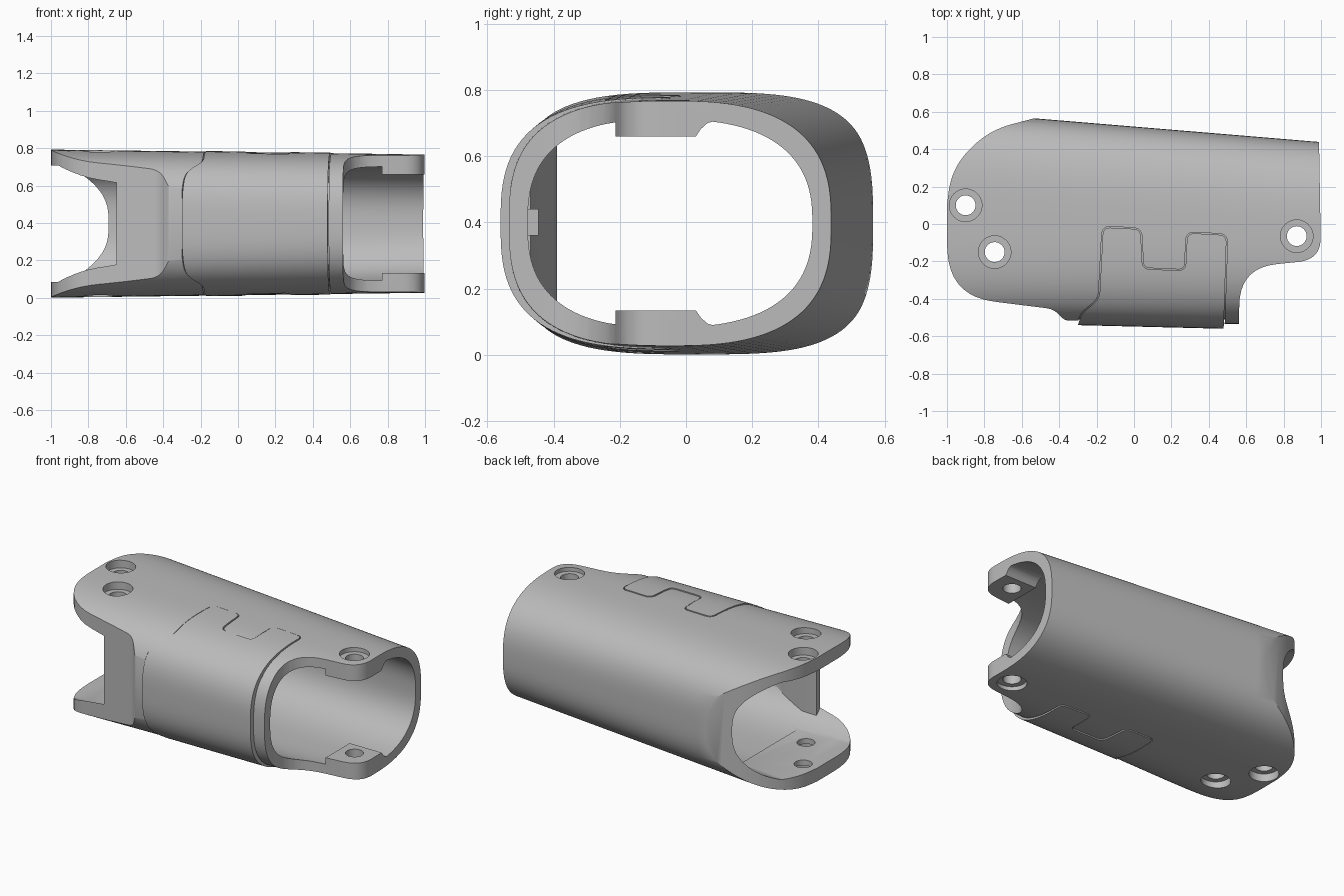
import bpy, bmesh, math
from mathutils import Vector

cube = bpy.data.objects.get("Cube")
if cube:
    bpy.data.objects.remove(cube)

grey = bpy.data.materials.new("light_grey")
grey.use_nodes = True
grey.diffuse_color = (0.5, 0.5, 0.5, 1)
grey.node_tree.nodes["Principled BSDF"].inputs["Base Color"].default_value = (0.5, 0.5, 0.5, 1)

WALL = 0.057
MID = 0.397


def finish(name, bm):
    bmesh.ops.remove_doubles(bm, verts=bm.verts, dist=0.0005)
    bmesh.ops.recalc_face_normals(bm, faces=bm.faces)
    mesh = bpy.data.meshes.new(name)
    bm.to_mesh(mesh)
    bm.free()
    obj = bpy.data.objects.new(name, mesh)
    bpy.context.collection.objects.link(obj)
    mesh.materials.append(grey)
    return obj


def loft(name, inset, x0, x1, front=lambda x: -0.535, lift=0.0, steps=14, sides=112):
    """Tapered tube solid with a squared-oval section."""
    bm = bmesh.new()
    rings = []
    for i in range(steps + 1):
        x = x0 + (x1 - x0) * i / steps
        t = (x + 1) / 2
        lo, hi = front(x) + inset, 0.604 - 0.083 * (x + 1) - inset
        half_y, half_z = (hi - lo) / 2, 0.396 - 0.026 * t - inset + lift
        power = 2 / (3.3 - 0.6 * t - inset * 3)
        ring = []
        for k in range(sides):
            a = 2 * math.pi * (k + 0.5) / sides
            c, s = math.cos(a), math.sin(a)
            ring.append(bm.verts.new((x, (lo + hi) / 2 + half_y * math.copysign(abs(c) ** power, c),
                                      MID + half_z * math.copysign(abs(s) ** power, s))))
        rings.append(ring)
    for a, b in zip(rings, rings[1:]):
        for k in range(sides):
            j = (k + 1) % sides
            bm.faces.new((a[k], a[j], b[j], b[k]))
    bm.faces.new(rings[0])
    bm.faces.new(rings[-1])
    return finish(name, bm)


def rounded(corners, steps=9):
    """Polygon from (x, y, corner cut) entries."""
    out = []
    for i, (x, y, r) in enumerate(corners):
        p = Vector((x, y))
        if not r:
            out.append(p)
            continue
        a, b = (Vector(corners[j][:2]) for j in (i - 1, (i + 1) % len(corners)))
        a, b = p + (a - p).normalized() * r, p + (b - p).normalized() * r
        for k in range(steps + 1):
            t = k / steps
            out.append(a * (1 - t) ** 2 + p * 2 * t * (1 - t) + b * t * t)
    return out


def grow(points, d):
    """Offset a counter-clockwise polygon outwards."""
    out = []
    for i, p in enumerate(points):
        e, f = (p - points[i - 1]).normalized(), (points[(i + 1) % len(points)] - p).normalized()
        n = Vector((e.y + f.y, -e.x - f.x)).normalized()
        out.append(p + n * d)
    return out


def prism(name, points, low, high, along_x=False):
    bm = bmesh.new()
    place = (lambda p, h: (h, p[0], p[1])) if along_x else (lambda p, h: (p[0], p[1], h))
    a = [bm.verts.new(place(p, low)) for p in points]
    b = [bm.verts.new(place(p, high)) for p in points]
    bm.faces.new(a)
    bm.faces.new(b)
    for i in range(len(a)):
        j = (i + 1) % len(a)
        bm.faces.new((a[i], a[j], b[j], b[i]))
    return finish(name, bm)


def cylinder(name, x, y, radius, low, high):
    circle = [(x + radius * math.cos(k * math.pi / 20), y + radius * math.sin(k * math.pi / 20))
              for k in range(40)]
    return prism(name, circle, low, high)


def combine(obj, tool, operation):
    """Apply a boolean, trying the second solver if the first leaves nothing."""
    for solver in ('EXACT', 'MANIFOLD'):
        mod = obj.modifiers.new("cut", 'BOOLEAN')
        mod.operation, mod.object, mod.solver = operation, tool, solver
        graph = bpy.context.evaluated_depsgraph_get()
        graph.update()
        mesh = bpy.data.meshes.new_from_object(obj.evaluated_get(graph))
        obj.modifiers.clear()
        if len(mesh.polygons):
            obj.data = mesh
            break
    bpy.data.objects.remove(tool)


# Main shell trimmed to its plan outline
shell = loft("main_shell", 0, -1.1, 1.1)
outline = rounded([(-1, 0.1, 0), (-1, -0.1, 0.03), (-0.985, -0.385, 0.24), (-0.43, -0.455, 0.04),
                   (-0.37, -0.515, 0.015), (-0.3, -0.515, 0), (-0.3, -0.7, 0), (0.56, -0.7, 0),
                   (0.565, -0.235, 0.2), (1, -0.19, 0.12), (0.985, 0.7, 0), (-0.53, 0.7, 0),
                   (-0.53, 0.566, 0), (-0.78, 0.5, 0.13), (-0.975, 0.3, 0.13)])
combine(shell, prism("outline", outline, -0.3, 1.2), 'INTERSECT')

# Cavity, with material left in for pads, bosses and the sloped inner wall
cavity = loft("cavity", WALL, -1.2, 1.2)
wall = [(-0.65, -0.7), (-0.25, -0.7), (-0.25, -0.47), (-0.55, -0.39), (-0.65, -0.39)]
combine(cavity, prism("inner_wall", wall, -0.2, 1), 'DIFFERENCE')
for side in (1, -1):
    boss = [(y, MID + side * z) for y, z in
            ((-0.213, 0.5), (-0.213, 0.263), (0.03, 0.263), (0.045, 0.285), (0.065, 0.303), (0.1, 0.313), (0.1, 0.5))]
    combine(cavity, prism("boss", boss, 0.77, 1.3, True), 'DIFFERENCE')
    pad = [(y, MID + side * z) for y, z in ((-0.7, 0.5), (-0.7, 0.311), (0.7, 0.311), (0.7, 0.5))]
    combine(cavity, prism("pad", pad, -1.3, -0.6, True), 'DIFFERENCE')
combine(shell, cavity, 'DIFFERENCE')

# Screw holes with counterbores on both faces
for x, y in ((-0.9, 0.1), (-0.745, -0.15), (0.87, -0.065)):
    combine(shell, cylinder("hole", x, y, 0.053, -0.3, 1.2), 'DIFFERENCE')
    for side in (1, -1):
        ends = sorted((MID + side * 0.345, MID + side * 0.6))
        combine(shell, cylinder("counterbore", x, y, 0.087, *ends), 'DIFFERENCE')

# Wrap-around sleeve with a stepped tongue, seated in a shallow groove
tongue = rounded([(-0.3, -0.7, 0), (0.475, -0.7, 0), (0.495, -0.06, 0.04), (0.285, -0.048, 0.04),
                  (0.275, -0.25, 0.04), (0.045, -0.24, 0.04), (0.035, -0.028, 0.04),
                  (-0.165, -0.018, 0.04), (-0.185, -0.4, 0.04), (-0.28, -0.48, 0.03), (-0.3, -0.54, 0)])
groove = prism("groove", grow(tongue, 0.006), -0.3, 1.2)
combine(groove, loft("groove_floor", 0.025, -1.1, 1.1), 'DIFFERENCE')
combine(shell, groove, 'DIFFERENCE')


def sleeve_front(x):
    return -0.541 - 0.019 * (x + 0.3) / 0.77


sleeve = loft("front_sleeve", 0, -0.5, 0.6, sleeve_front, 0.003)
combine(sleeve, prism("tongue", tongue, -0.3, 1.2), 'INTERSECT')
combine(sleeve, loft("sleeve_core", 0.03, -1.15, 1.15), 'DIFFERENCE')

# Small latch on the inside of the front wall
latch = prism("inner_latch", [(-0.49, 0.36), (-0.445, 0.36), (-0.445, 0.44), (-0.49, 0.44)], 0.3, 0.42, True)

for obj in (shell, sleeve, latch):
    bpy.ops.object.select_all(action='DESELECT')
    obj.select_set(True)
    bpy.context.view_layer.objects.active = obj
    bpy.ops.object.shade_smooth_by_angle(angle=math.radians(30))
